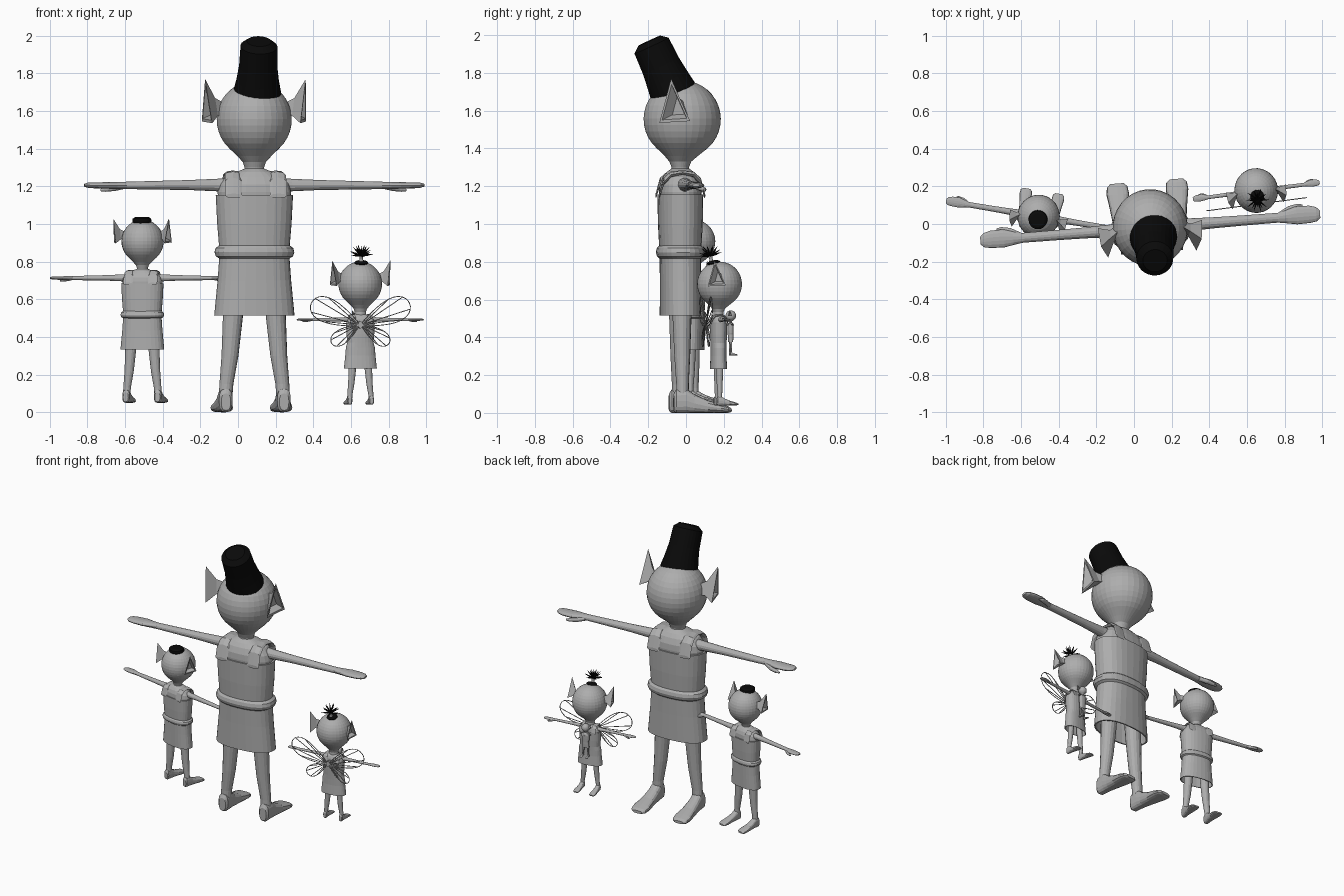
import bpy, bmesh, math
from mathutils import Matrix, Vector

if "Cube" in bpy.data.objects:
    bpy.data.objects.remove(bpy.data.objects["Cube"])


def material(name, c):
    m = bpy.data.materials.new(name)
    m.diffuse_color = (c[0], c[1], c[2], 1)
    m.use_nodes = True
    m.node_tree.nodes["Principled BSDF"].inputs["Base Color"].default_value = m.diffuse_color
    return m


GREY = material("plain_grey", (0.42, 0.42, 0.42))
BLACK = material("black_hair", (0.003, 0.003, 0.003))


def finish(name, bm, M, mat):
    bmesh.ops.transform(bm, matrix=M, verts=bm.verts)
    bmesh.ops.recalc_face_normals(bm, faces=bm.faces)
    me = bpy.data.meshes.new(name)
    bm.to_mesh(me)
    bm.free()
    me.materials.append(mat)
    ob = bpy.data.objects.new(name, me)
    bpy.context.collection.objects.link(ob)
    return ob


def loft(name, rings, M, axis="z", n=20, mat=GREY, side=1, e=1.0):
    """Rings are (position along axis, centre a, centre b, radius a, radius b)."""
    bm = bmesh.new()
    loops = []
    for t, ca, cb, ra, rb in rings:
        loop = []
        for i in range(n):
            c, s = math.cos(2 * math.pi * i / n), math.sin(2 * math.pi * i / n)
            a = ca + ra * math.copysign(abs(c) ** e, c)
            b = cb + rb * math.copysign(abs(s) ** e, s)
            p = {"z": (a, b, t), "x": (t, a, b), "y": (a, t, b)}[axis]
            loop.append(bm.verts.new((p[0] * side, p[1], p[2])))
        loops.append(loop)
    for l0, l1 in zip(loops, loops[1:]):
        for i in range(n):
            j = (i + 1) % n
            bm.faces.new((l0[i], l0[j], l1[j], l1[i]))
    bm.faces.new(loops[0])
    bm.faces.new(loops[-1])
    return finish(name, bm, M, mat)


def ear(name, M, side):
    # cupped triangular ear with an open outer face and a stalk to the head
    rim = [Vector(p) for p in ((.268, -.07, .50), (.235, -.13, .265), (.278, .03, .275))]
    root = Vector((.165, .01, .33))
    mid = sum(rim, Vector()) / 3
    rows = [[root + (p - mid) * .3 for p in rim],
            [root.lerp(mid, .45) + (p - mid) * .4 for p in rim],
            rim,
            [mid + (p - mid) * .8 for p in rim],
            [mid.lerp(root, .4) + (p - mid) * .4 for p in rim]]
    bm = bmesh.new()
    vs = [[bm.verts.new((p.x * side, p.y, p.z)) for p in r] for r in rows]
    for a, b in zip(vs, vs[1:]):
        for i in range(3):
            j = (i + 1) % 3
            bm.faces.new((a[i], a[j], b[j], b[i]))
    bm.faces.new(vs[0])
    bm.faces.new(vs[-1])
    finish(name, bm, M, GREY)


def figure(tag, x, y, z, turn, s, hs, belt=True, flare=1.0, reach=1.0):
    R = Matrix.Rotation(math.radians(turn), 4, "Z")
    M = Matrix.Translation((x, y, z)) @ R @ Matrix.Scale(s, 4)
    H = Matrix.Translation((x, y, z + 1.27 * s)) @ R @ Matrix.Scale(hs, 4)

    # head and neck in one teardrop
    rings = [(-.03, 0, 0, .056, .05), (.03, 0, 0, .052, .046), (.06, 0, 0, .062, .058),
             (.09, 0, .005, .09, .088)]
    for k in range(15):
        a = math.radians(-48 + 137 * k / 14)
        r = math.cos(a)
        rings.append((.285 + .205 * math.sin(a), 0, .01, .2 * r, .205 * r))
    loft(tag + "_head", rings, H, n=32)

    # shoulders, then hollow dress
    loft(tag + "_shoulders", [(1.1, 0, 0, .19, .108), (1.17, 0, 0, .196, .112), (1.21, 0, 0, .185, .108),
                              (1.25, 0, 0, .155, .092), (1.275, 0, 0, .1, .072), (1.295, 0, 0, .05, .045)],
         M, n=28, e=.85)
    f = flare
    loft(tag + "_dress", [(1.155, 0, 0, .19, .108), (1.155, 0, 0, .206, .12), (1.0, 0, 0, .198, .117),
                          (.88, 0, 0, .188, .111), (.81, 0, 0, .188 * f, .108), (.7, 0, 0, .196 * f, .107),
                          (.515, 0, 0, .214 * f, .107 * f), (.515, 0, 0, .204 * f, .098 * f),
                          (.72, 0, 0, .18, .095)], M, n=28, e=.85)
    if belt:
        loft(tag + "_belt", [(.815, 0, 0, .184, .106), (.828, 0, 0, .205, .122), (.85, 0, 0, .213, .128),
                             (.872, 0, 0, .207, .123), (.888, 0, 0, .186, .108)], M, n=28, e=.85)

    for side, w in ((1, "right"), (-1, "left")):
        ear(f"{tag}_{w}_ear", H, side)
        # shoulder strap
        loft(f"{tag}_{w}_strap", [(-.12, .12, 1.15, .045, .012), (-.098, .12, 1.225, .045, .02),
                                  (-.06, .12, 1.262, .042, .016), (0, .115, 1.272, .04, .012),
                                  (.06, .12, 1.262, .042, .016), (.098, .12, 1.225, .045, .02),
                                  (.12, .12, 1.15, .045, .012)], M, "y", 8, side=side)
        # arm with flat hand and thumb
        arm = [(.1, .01, 1.205, .045, .042), (.2, .01, 1.207, .034, .034), (.35, .01, 1.207, .029, .027),
               (.5, .01, 1.206, .027, .024), (.68, .01, 1.205, .026, .02), (.73, .012, 1.205, .036, .019),
               (.78, .015, 1.205, .048, .018), (.85, .015, 1.205, .046, .016), (.885, .013, 1.206, .038, .014),
               (.905, .012, 1.206, .02, .008)]
        thumb = [(.69, .025, 1.2, .015, .014), (.74, .05, 1.19, .017, .015), (.79, .062, 1.183, .014, .012),
                 (.815, .064, 1.18, .006, .006)]
        for part, rr in (("arm", arm), ("thumb", thumb)):
            rr = [(.1 + (r[0] - .1) * reach,) + r[1:] for r in rr]
            loft(f"{tag}_{w}_{part}", rr, M, "x", 14, side=side)
        # leg and long foot
        loft(f"{tag}_{w}_leg", [(.78, .1, 0, .06, .06), (.5, .115, 0, .053, .05), (.3, .13, 0, .045, .042),
                                (.15, .149, 0, .037, .033), (.06, .155, 0, .036, .034)], M, n=16, side=side)
        loft(f"{tag}_{w}_foot", [(-.048, .155, .055, .025, .045), (-.035, .155, .062, .036, .062),
                                 (.02, .155, .064, .04, .064), (.06, .156, .05, .042, .05),
                                 (.13, .157, .034, .05, .034), (.2, .158, .024, .06, .024),
                                 (.24, .158, .018, .055, .018), (.258, .158, .014, .035, .01)],
             M, "y", 16, side=side, e=.75)
    return M, H


def ball(name, c, r, M, mat):
    bm = bmesh.new()
    bmesh.ops.create_uvsphere(bm, u_segments=24, v_segments=12, radius=1)
    return finish(name, bm, M @ Matrix.Translation(c) @ Matrix.Diagonal((*r, 1)), mat)


# the three figures
M, H = figure("tall_figure", .087, -.03, 0, 4.5, 1.0, 1.0)
tilt = Matrix.Translation((.012, -.04, .43)) @ Matrix.Rotation(math.radians(25), 4, "X")
loft("tall_hair", [(-.05, 0, 0, .125, .125), (.0, 0, 0, .127, .125), (.07, 0, 0, .113, .115),
                   (.15, 0, 0, .102, .105), (.27, 0, 0, .098, .1), (.298, 0, 0, .065, .065)],
     H @ tilt, n=28, mat=BLACK)

M, H = figure("medium_figure", -.508, .035, .05, -9.5, .55, .56)
loft("medium_hair", [(.44, 0, -.01, .085, .085), (.475, 0, -.02, .09, .09), (.5, 0, -.025, .088, .088),
                     (.515, 0, -.025, .065, .065)], H, n=24, mat=BLACK)

figure("small_figure", .65, .172, .04, 7.5, .375, .58, belt=False, flare=1.1)

# tuft of hair on the small figure
T = Matrix.Translation((.655, .135, .8)) @ Matrix.Rotation(math.radians(10), 4, "X")
ball("small_hair_cap", (0, .01, -.008), (.036, .036, .014), T, BLACK)
loft("hair_band", [(0, 0, 0, .013, .013), (.015, 0, 0, .009, .009), (.032, 0, 0, .011, .011)], T, n=12)
for i in range(20):
    yaw = Matrix.Rotation(2 * math.pi * i / 20, 4, "Z")
    pitch = Matrix.Rotation(math.radians((80, 45, 66, 28)[i % 4]), 4, "Y")
    loft("hair_spike", [(0, 0, 0, .004, .004), (.035, 0, 0, .0045, .0045), (.064, 0, 0, .0008, .0008)],
         T @ Matrix.Translation((0, 0, .03)) @ yaw @ pitch, n=6, mat=BLACK)

# wire wings on the back
W = Matrix.Translation((.65, .105, 0)) @ Matrix.Rotation(math.radians(7.5), 4, "Z")


def wire(name, pts, closed):
    cu = bpy.data.curves.new(name, "CURVE")
    cu.dimensions = "3D"
    cu.bevel_depth = .0025
    cu.bevel_resolution = 1
    sp = cu.splines.new("POLY")
    sp.points.add(len(pts) - 1)
    for p, q in zip(sp.points, pts):
        p.co = (*(W @ q), 1)
    sp.use_cyclic_u = closed
    cu.materials.append(GREY)
    ob = bpy.data.objects.new(name, cu)
    bpy.context.collection.objects.link(ob)
    bpy.ops.object.select_all(action="DESELECT")
    ob.select_set(True)
    bpy.context.view_layer.objects.active = ob
    bpy.ops.object.convert(target="MESH")


for side in (-1, 1):
    for label, tip, width in (("upper", (.255, .115), .075), ("lower", (.145, -.1), .045)):
        root = Vector((.008 * side, 0, .465))
        d = Vector((tip[0] * side, 0, tip[1]))
        perp = Vector((-d.z, 0, d.x)).normalized()

        def rim(t):
            u = (1 - math.cos(t)) / 2
            return root + d * u + perp * width * math.sin(t) * (.35 + .85 * u)
        wire(label + "_wing_rim", [rim(2 * math.pi * k / 32) for k in range(32)], True)
        for t in (1.9, 2.6, 3.5, 4.2):
            wire(label + "_wing_vein", [root, rim(t)], False)
loft("wing_mount", [(-.002, 0, .465, .012, .02), (.04, 0, .465, .012, .02)], W, "y", 10)

# little doll held against the chest
figure("doll", .642, .236, .305, 7.5, .135, .135, belt=False, flare=.9, reach=.25)
